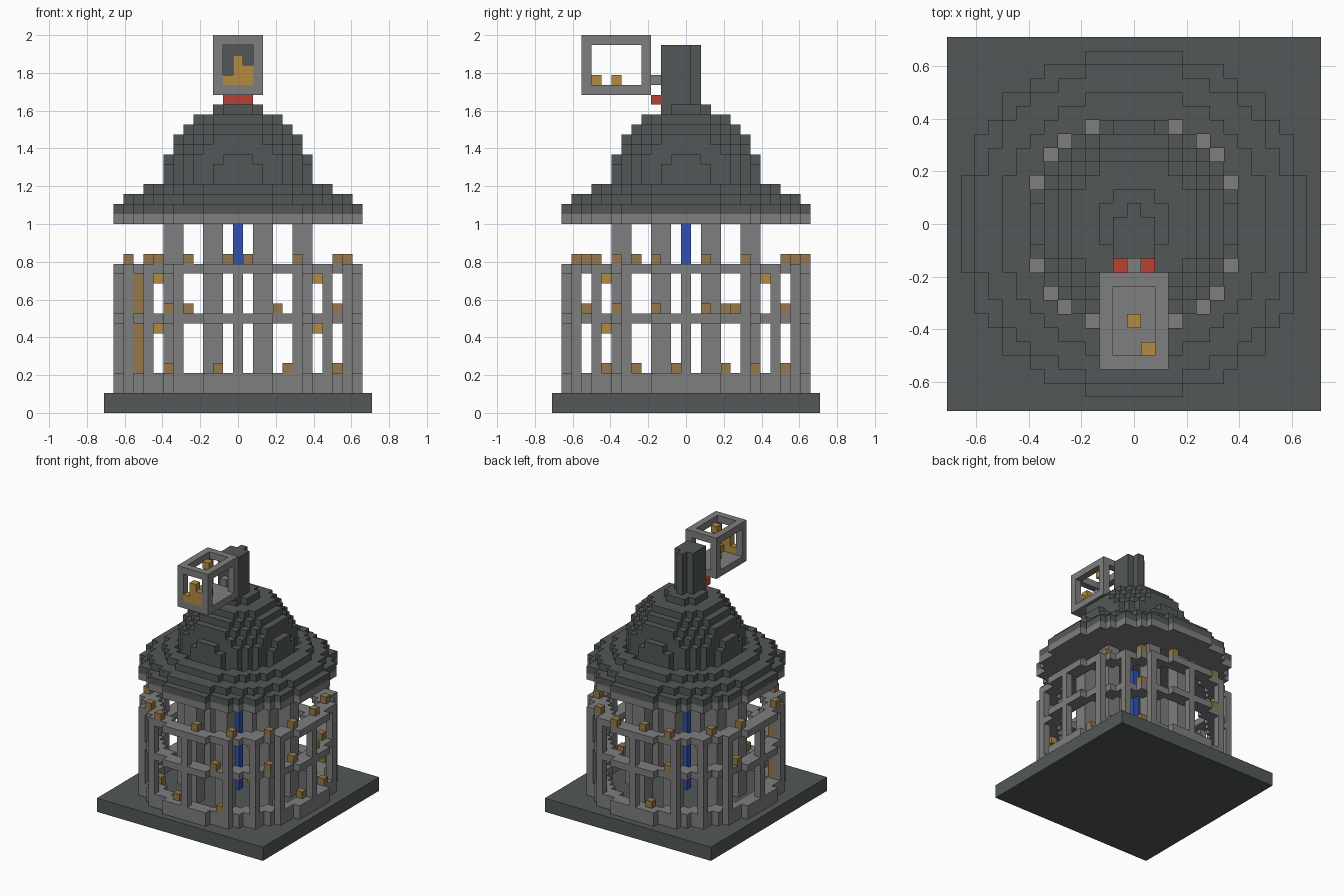
import bpy
import bmesh
from mathutils import Vector

cube = bpy.data.objects.get("Cube")
if cube:
    bpy.data.objects.remove(cube, do_unlink=True)

UNIT = 2 / 38  # edge of one building block


def material(name, r, g, b):
    m = bpy.data.materials.new(name)
    m.diffuse_color = (r, g, b, 1)
    m.use_nodes = True
    m.node_tree.nodes["Principled BSDF"].inputs["Base Color"].default_value = (r, g, b, 1)
    return m


DARK = material("dark slate", 0.088, 0.097, 0.099)
GREY = material("stone grey", 0.21, 0.21, 0.21)
GOLD = material("gold", 0.45, 0.26, 0.055)
BRASS = material("dull brass", 0.3, 0.19, 0.07)
RED = material("red", 0.48, 0.055, 0.033)
BLUE = material("blue", 0.03, 0.085, 0.44)

AXES = [Vector(a) for a in ((1, 0, 0), (0, 1, 0), (0, 0, 1))]


def blocks(name, cells, mat):
    """Outer skin of a set of blocks; x and y are block centres, z is the block's floor."""
    cells = set(cells)
    bm = bmesh.new()
    verts = {}

    def vert(p):
        key = tuple(round(c * 2) for c in p)
        if key not in verts:
            verts[key] = bm.verts.new(p * UNIT)
        return verts[key]

    for c in cells:
        mid = Vector(c) + AXES[2] / 2
        for i in range(3):
            for sign in (1, -1):
                n = AXES[i] * sign
                if tuple(int(v) for v in Vector(c) + n) in cells:
                    continue
                u = AXES[(i + 1) % 3] / 2
                w = AXES[(i + 2) % 3] / 2 * sign
                f = mid + n / 2
                bm.faces.new([vert(p) for p in (f - u - w, f + u - w, f + u + w, f - u + w)])
    mesh = bpy.data.meshes.new(name)
    bm.to_mesh(mesh)
    bm.free()
    mesh.materials.append(mat)
    obj = bpy.data.objects.new(name, mesh)
    bpy.context.collection.objects.link(obj)
    return obj


def box(x0, x1, y0, y1, z0, z1):
    """All blocks between inclusive limits."""
    return {(x, y, z) for x in range(x0, x1 + 1)
            for y in range(y0, y1 + 1) for z in range(z0, z1 + 1)}


def ring(outer, inner2, z0, z1):
    """Round layer with outer radius and squared inner radius."""
    return {c for c in box(-13, 13, -13, 13, z0, z1)
            if inner2 < c[0] ** 2 + c[1] ** 2 <= outer ** 2}


def shafts(points, z0, z1):
    """Upright shafts at plan points mirrored over both axes and the diagonal."""
    return {(sx * p, sy * q, z) for a, b in points for p, q in ((a, b), (b, a))
            for sx in (1, -1) for sy in (1, -1) for z in range(z0, z1 + 1)}


def rim(inner2, z0, z1):
    """Full-width ring, filled out at the four diagonals."""
    return ring(12.6, inner2, z0, z1) | shafts([(9, 9)], z0, z1)


# Base and cage
blocks("base_slab", box(-13, 13, -13, 13, 0, 1), DARK)
rails = rim(110, 2, 3) | rim(110, 9, 9) | rim(110, 14, 14)
posts = shafts([(12, 0), (11, 6), (9, 9)], 4, 13)
blocks("cage", rails | posts, GREY)

# Inner columns and core
columns = shafts([(a, b) for a in (6, 7) for b in (2, 3)], 2, 18)
blocks("inner_columns", columns, GREY)
blocks("core_rod", box(0, 0, 0, 0, 2, 18), BLUE)

# Roof
blocks("eave_underside", rim(-1, 19, 19), GREY)
eave = rim(61, 20, 20) | ring(11.5, 61, 21, 21) | ring(9.5, 61, 22, 22)
blocks("eave", eave, DARK)
blocks("roof_drum", ring(7.85, 56, 20, 21), GREY)
dome = {c for c in box(-7, 7, -7, 7, 20, 30)
        if c[0] ** 2 + c[1] ** 2 + max(0, c[2] - 23) ** 2 <= 7.5 ** 2}
blocks("dome", dome, DARK)
blocks("spire", box(-1, 1, -2, 0, 31, 36) | box(0, 0, 1, 1, 31, 36), DARK)

# Lantern box hung in front of the spire
frame = box(-2, 2, -10, -4, 32, 37)
frame -= box(-1, 1, -9, -5, 33, 37)
frame -= box(-2, 2, -9, -5, 33, 36)
frame -= box(-1, 1, -10, -4, 33, 36)
blocks("lantern_frame", frame, GREY)
blocks("lantern_bracket", box(0, 0, -3, -3, 33, 33), GREY)
blocks("lantern_support", box(-1, 1, -3, -3, 31, 31), RED)
panel = box(-1, 1, -10, -10, 33, 33) | box(0, 0, -10, -10, 34, 35) | box(1, 1, -10, -10, 34, 34)
blocks("lantern_panel", panel, GOLD)
blocks("lantern_studs", [(1, -9, 33), (0, -7, 33), (0, -7, 37)], GOLD)

# Studs hung under the rails
hung = shafts([(8, 8)], 13, 13) | {(x, -8, 8) for x in (-8, 8)}
blocks("hanging_studs", hung, GOLD)

# Studs standing on the wall and the rails
studs = {
    15: [(-8, -9), (-5, -11), (1, -11), (6, -10), (10, -7), (11, -3), (11, 2), (10, 6),
         (7, 10), (3, 12), (-1, 11), (-5, 11), (-9, 7), (-11, 3), (-11, -5)],
    10: [(-7, -10), (4, -11), (10, -7), (11, -3), (11, 2), (10, 5), (7, 10), (-5, 11),
         (-11, 4)],
    4: [(-7, -8), (-2, -11), (5, -11), (10, -5), (11, -1), (11, 4), (10, 7), (7, 10),
        (-2, 11)],
}
for z, spots in studs.items():
    blocks(f"standing_studs_{z}", [(x, y, z) for x, y in spots], BRASS)
blocks("brass_pole", box(-10, -10, -6, -6, 4, 13), BRASS)
